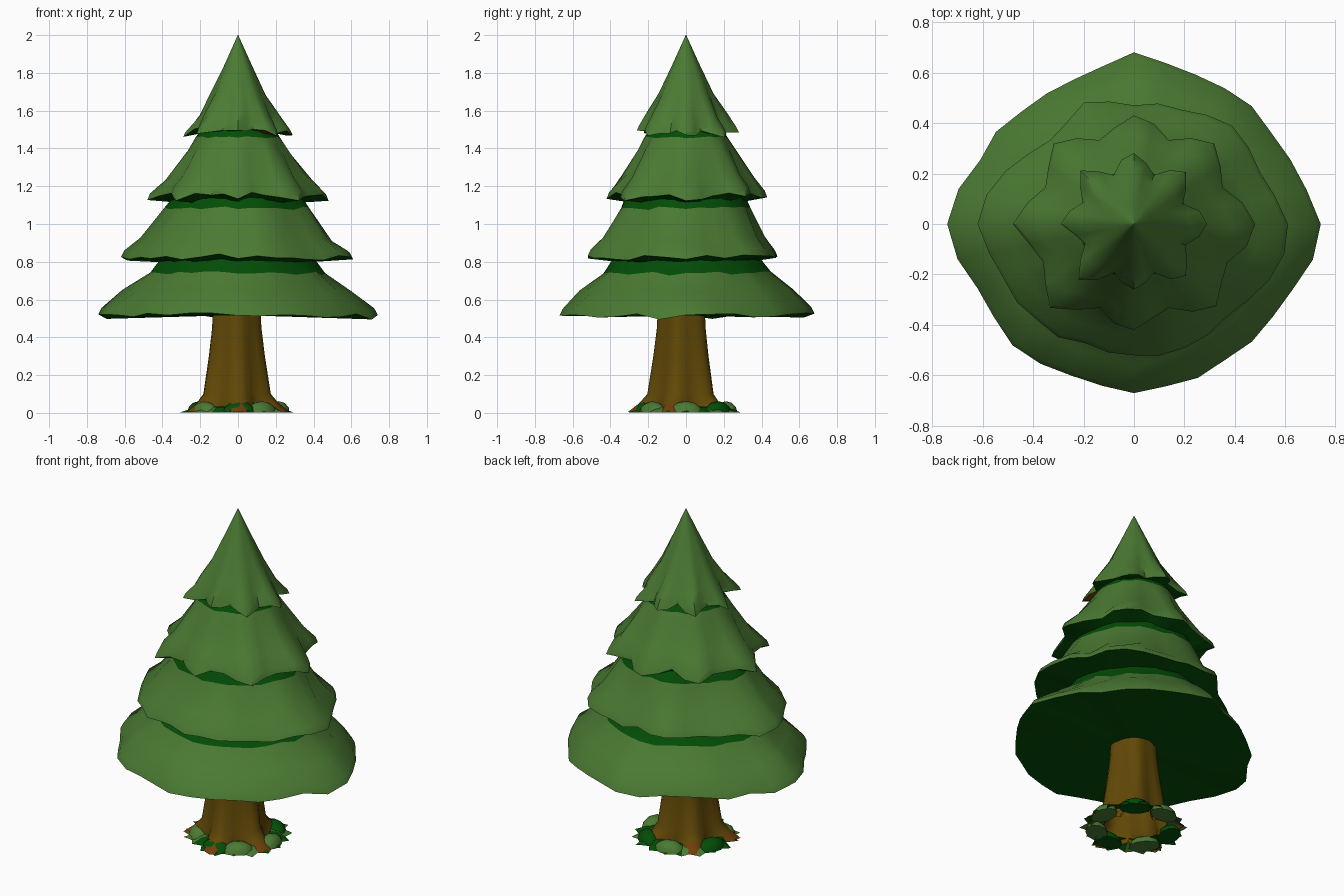
import bpy, bmesh, math, random

if "Cube" in bpy.data.objects:
    bpy.data.objects.remove(bpy.data.objects["Cube"])
random.seed(4)


def material(name, col):
    m = bpy.data.materials.new(name)
    m.diffuse_color = (*col, 1)
    m.use_nodes = True
    m.node_tree.nodes["Principled BSDF"].inputs["Base Color"].default_value = m.diffuse_color
    return m


LEAF = material("leaf green", (0.07, 0.195, 0.033))
DARK = material("deep green", (0.001, 0.075, 0.002))
BARK = material("bark brown", (0.12, 0.065, 0.002))
RUST = material("root brown", (0.165, 0.048, 0.003))
MATS = [LEAF, DARK, BARK, RUST]


def finish(name, bm, angle=50):
    me = bpy.data.meshes.new(name)
    bm.to_mesh(me)
    bm.free()
    for m in MATS:
        me.materials.append(m)
    ob = bpy.data.objects.new(name, me)
    bpy.context.collection.objects.link(ob)
    bpy.ops.object.select_all(action='DESELECT')
    ob.select_set(True)
    bpy.context.view_layer.objects.active = ob
    bpy.ops.object.shade_smooth_by_angle(angle=math.radians(angle))
    return ob


def loft(bm, rings, colour):
    """Skin rings of points from bottom to top; colour(ring, segment) gives the material."""
    vs = [[bm.verts.new(p) for p in ring] for ring in rings]
    n = len(vs[0])
    for i in range(len(vs) - 1):
        for j in range(n):
            k = (j + 1) % n
            f = bm.faces.new((vs[i][j], vs[i][k], vs[i + 1][k], vs[i + 1][j]))
            f.material_index = colour(i, j)
    return vs


def polar(r, a, z, cx=0, cy=0):
    return (cx + r * math.cos(a), cy + r * math.sin(a), z)


def tier(name, rim, profile, droop, colour):
    """Skirt of branches: profile rows are (share of rim radius, z, how much of the scallop remains)."""
    # double the segments and make the fringe slightly ragged
    fine = []
    for j, r in enumerate(rim):
        nxt = rim[(j + 1) % len(rim)]
        fine += [r, (r + nxt) / 2 + random.uniform(-.015, .015)]
    n = len(fine)
    mean = sum(fine) / n
    ragged = [random.uniform(-.016, .016) for _ in fine]
    rings = []
    for s, z, w in profile:
        ring = []
        for j, r in enumerate(fine):
            d = (r - mean) * w
            bump = random.uniform(-.012, .012) * w * (.5 < s < .95)
            ring.append(polar(s * (mean + d) + bump, j * math.tau / n,
                              z - droop * d + (ragged[j] + bump) * w))
        rings.append(ring)
    bm = bmesh.new()
    vs = loft(bm, rings, colour)
    bm.faces.new(vs[-1])
    return finish(name, bm)


def skirt_colour(top):
    # dark underside, light needles, dark shaded neck under the next tier
    return lambda i, j: 1 if i == 0 or i >= top else 0


# Four branch tiers, rim radii every 22.5 degrees from +x
tier("bottom_branches",
     [.74, .67, .66, .64, .68, .62, .63, .66, .74, .67, .68, .65, .67, .66, .66, .68],
     [(.17, .515, 0), (1, .515, 1), (.975, .55, 1), (.83, .64, .8), (.66, .74, .5), (.57, .83, .3)],
     .1, skirt_colour(4))
tier("lower_middle_branches",
     [.61, .54, .55, .49, .47, .52, .47, .55, .62, .56, .54, .51, .52, .53, .52, .58],
     [(.65, .8, .3), (1, .825, 1), (.97, .86, 1), (.84, .92, .8), (.66, 1.085, .5), (.58, 1.17, .2)],
     .15, skirt_colour(4))
tier("upper_middle_branches",
     [.48, .38, .45, .36, .43, .36, .45, .38, .48, .39, .47, .36, .42, .36, .46, .40],
     [(.72, 1.12, .3), (1, 1.15, 1), (.97, 1.185, 1), (.83, 1.25, .75), (.61, 1.4, .4),
      (.53, 1.46, .2), (.44, 1.52, 0)],
     .25, skirt_colour(5))
tier("top_branches",
     [.29, .21, .29, .21, .28, .21, .30, .22, .29, .21, .31, .21, .26, .21, .29, .22],
     [(.6, 1.49, 0), (1, 1.485, 1), (.96, 1.51, 1), (.79, 1.58, .7), (.56, 1.69, .3),
      (.29, 1.84, .15), (.005, 2.0, 0)],
     .3, lambda i, j: (3 if 26 <= j <= 29 else 1) if i == 0 else 0)


# Trunk flaring into five roots, open underneath
bm = bmesh.new()
N = 30
rings = []
for r, z, lobe in [(.22, .005, .07), (.195, .05, .035), (.168, .1, .018), (.142, .3, .012),
                   (.127, .45, .008), (.122, .6, .006)]:
    rings.append([polar(r + lobe * math.cos(5 * j * math.tau / N + 1.2), j * math.tau / N, z,
                        -.008, -.02) for j in range(N)])
loft(bm, rings, lambda i, j: 3 if i == 0 and j % 6 in (4, 5, 0) else 2)
finish("trunk", bm)

# Jagged ring of fallen foliage round the roots
bm = bmesh.new()
N = 36
outer = [.30 - .045 * (j % 2) + random.uniform(-.02, .01) for j in range(N)]
loft(bm, [[polar(outer[j], j * math.tau / N, .003) for j in range(N)],
          [polar(.225, j * math.tau / N, .03) for j in range(N)],
          [polar(.18, j * math.tau / N, .035) for j in range(N)]],
     lambda i, j: 0 if (j // 3) % 3 == 1 else 1)
finish("ground_leaves", bm, 25)

# Low tufts sitting between the roots
for t, (deg, mat) in enumerate([(0, 0), (52, 1), (100, 0), (165, 1), (215, 0), (272, 1), (305, 0)]):
    bm = bmesh.new()
    bmesh.ops.create_icosphere(bm, subdivisions=2, radius=1)
    a = math.radians(deg)
    for v in bm.verts:
        x, y = v.co.x * .06, v.co.y * .09
        v.co = (.215 * math.cos(a) + x * math.cos(a) - y * math.sin(a),
                .215 * math.sin(a) + x * math.sin(a) + y * math.cos(a),
                max(0, v.co.z) * .06 + .002)
    bmesh.ops.remove_doubles(bm, verts=bm.verts, dist=.0001)
    for f in bm.faces:
        f.material_index = mat
    finish(f"tuft_{t + 1}", bm)
